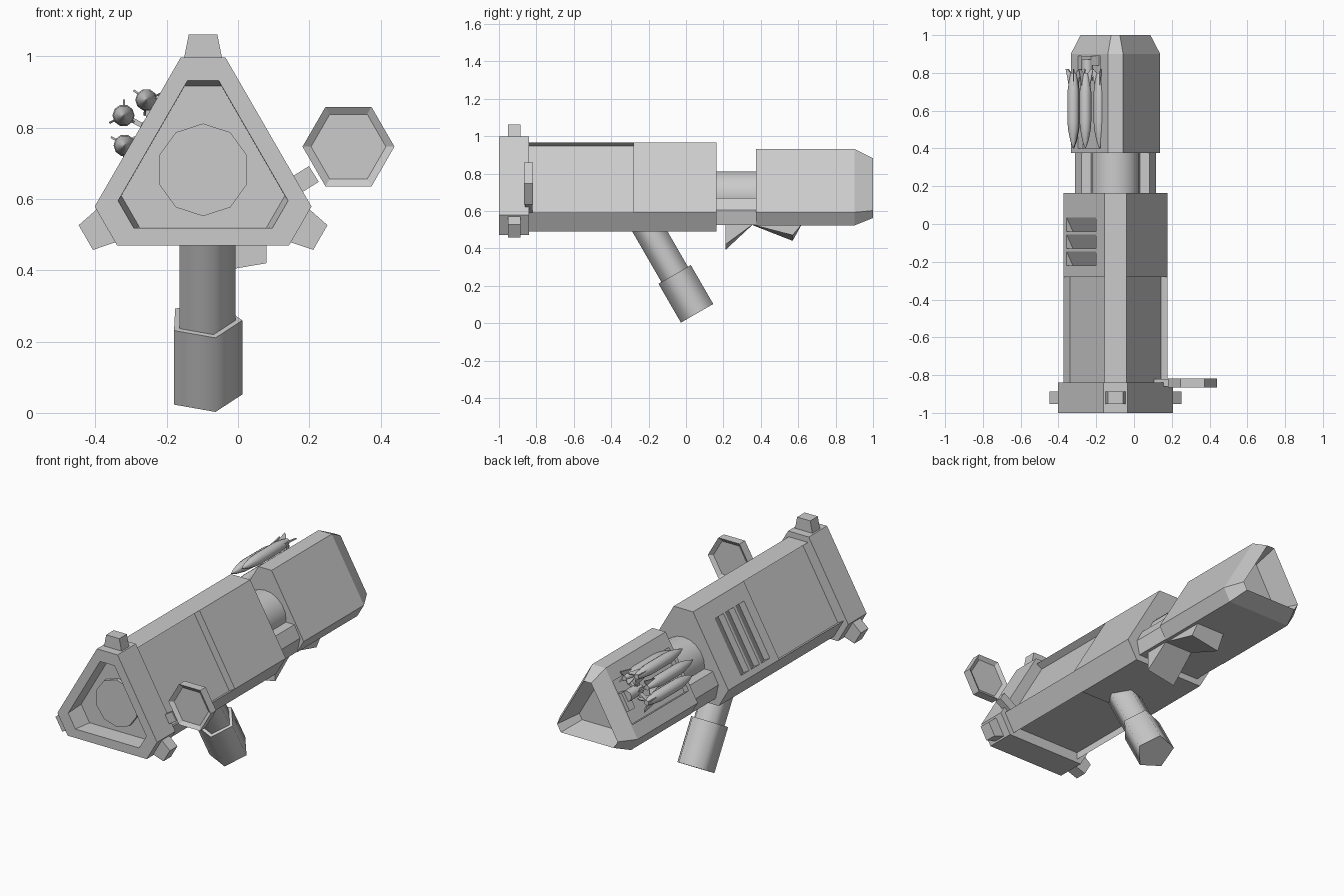
import bpy, bmesh, math
from mathutils import Matrix, Vector

if "Cube" in bpy.data.objects:
    bpy.data.objects.remove(bpy.data.objects["Cube"], do_unlink=True)

grey = bpy.data.materials.new("plain_grey")
grey.use_nodes = True
grey.diffuse_color = (0.6, 0.6, 0.6, 1)
grey.node_tree.nodes["Principled BSDF"].inputs["Base Color"].default_value = (0.6, 0.6, 0.6, 1)

CX, CZ = -0.098, 0.682
AXIS = Matrix.Translation((CX, 0, CZ))
S, C = 0.5, math.cos(math.radians(30))


def loft(name, rings, matrix=AXIS, smooth=None):
    """Skin a series of (y, [(x, z), ...]) sections and cap both ends."""
    bm = bmesh.new()
    rows = [[bm.verts.new(matrix @ Vector((x, y, z))) for x, z in pts] for y, pts in rings]
    n = len(rows[0])
    for a, b in zip(rows, rows[1:]):
        for i in range(n):
            bm.faces.new((a[i], a[(i + 1) % n], b[(i + 1) % n], b[i]))
    bm.faces.new(rows[0])
    bm.faces.new(rows[-1])
    bmesh.ops.recalc_face_normals(bm, faces=bm.faces)
    mesh = bpy.data.meshes.new(name)
    bm.to_mesh(mesh)
    bm.free()
    mesh.materials.append(grey)
    obj = bpy.data.objects.new(name, mesh)
    bpy.context.collection.objects.link(obj)
    if smooth:
        mesh.polygons.foreach_set("use_smooth", [True] * len(mesh.polygons))
        mesh.set_sharp_from_angle(angle=math.radians(smooth))
    return obj


def turn(x, z, deg):
    a = math.radians(deg)
    return (x * math.cos(a) - z * math.sin(a), x * math.sin(a) + z * math.cos(a))


def tri(side, cut, recess=0):
    """Triangle with cut corners; recess sinks the three long sides."""
    h = (side - cut / 2) / C
    corner = [(h, cut), (-h, cut)]
    if recess:
        neck = (h - recess * C, cut - recess * S)
        corner = [neck] + corner + [(-neck[0], neck[1])]
    return [turn(x, z, k * 120) for k in range(3) for x, z in corner]


def ngon(n, r, start=0):
    return [turn(r, 0, start + 360 * i / n) for i in range(n)]


def box(x0, x1, z0, z1):
    return [(x0, z0), (x1, z0), (x1, z1), (x0, z1)]


def cut_away(target, cutter):
    cutter.hide_render = True
    mod = target.modifiers.new("cut", "BOOLEAN")
    mod.operation, mod.solver, mod.object = "DIFFERENCE", "EXACT", cutter
    bpy.context.view_layer.objects.active = target
    bpy.ops.object.modifier_apply(modifier=mod.name)
    bpy.data.objects.remove(cutter, do_unlink=True)


def side_frame(dist):
    """Frame on the upper -x face: x runs along the gun, y up the face, z outward."""
    m = Matrix(((0, S, -C), (1, 0, 0), (0, C, S))).to_4x4()
    m.translation = (CX - C * dist, 0, CZ + S * dist)
    return m


# Muzzle collar with sunken opening and barrel face
loft("muzzle_collar", [(-0.9, tri(0.162, 0.235)), (-1, tri(0.163, 0.25)),
                       (-1, tri(0.212, 0.315)), (-0.84, tri(0.212, 0.315))])
loft("barrel_face", [(-0.92, ngon(10, 0.13, 18)), (-0.85, ngon(10, 0.13, 18))])

# Lugs on the three collar corners
for k, label in enumerate(("top", "right", "left")):
    lug = [turn(x, z, k * 120) for x, z in
           ((-0.058, 0.29), (0.058, 0.29), (0.04, 0.38), (-0.04, 0.38))]
    loft(label + "_lug", [(-0.952, lug), (-0.886, lug)])

# Body: recessed front half, solid rear half
loft("body_front", [(-0.85, tri(0.193, 0.284, 0.04)), (-0.28, tri(0.193, 0.284, 0.04))])
body = loft("body_rear", [(-0.28, tri(0.193, 0.284)), (0.163, tri(0.193, 0.284))])
for k in range(3):
    y = -0.22 + k * 0.09
    wedge = [(y, 0.01), (y, -0.04), (y + 0.075, 0), (y + 0.075, 0.01)]
    cut_away(body, loft("vent_cutter", [(-0.185, wedge), (0.13, wedge)], side_frame(0.193)))

# Inner barrel and lower cradle joining body to stock
loft("inner_barrel", [(0.1, ngon(20, 0.13)), (0.45, ngon(20, 0.13))], smooth=40)
cradle = [(-0.197, -0.157), (0.197, -0.157), (0.214, -0.078), (0.18, -0.012),
          (-0.18, -0.012), (-0.214, -0.078)]
loft("cradle", [(0.15, cradle), (0.4, cradle)])

# Stock with tapered hollow end and a shallow tray
stock = loft("stock", [(0.375, tri(0.16, 0.25)), (0.9, tri(0.16, 0.25)), (1, tri(0.12, 0.2)),
                       (0.86, tri(0.095, 0.16))])
tray = box(0.4, 0.89, -0.03, 0.02)
cut_away(stock, loft("tray_cutter", [(-0.12, tray), (0.12, tray)], side_frame(0.16)))

# Rockets around a hub
HUB = Vector((-0.247, 0, 0.795))
loft("rocket_hub", [(0.76, ngon(8, 0.03)), (0.87, ngon(8, 0.03))], Matrix.Translation(HUB), 50)
bracket = box(0.84, 0.89, -0.03, 0.02)
loft("hub_bracket", [(-0.05, bracket), (0.05, bracket)], side_frame(0.16))
PROFILE = ((0.4, 0.002), (0.44, 0.016), (0.5, 0.028), (0.54, 0.031), (0.7, 0.031),
           (0.76, 0.023), (0.8, 0.014))
for k, angle in enumerate((40, 97, 152, 212)):
    dx, dz = turn(0.084, 0, angle)
    place = Matrix.Translation(HUB + Vector((dx, 0, dz)))
    loft(f"rocket_{k + 1}", [(y, ngon(10, r)) for y, r in PROFILE], place, 50)
    spoke = [turn(x, z, angle) for x, z in box(0, 0.084, -0.007, 0.007)]
    loft(f"rocket_spoke_{k + 1}", [(0.775, spoke), (0.795, spoke)], Matrix.Translation(HUB))
    for f in range(3):
        spin = place @ Matrix.Rotation(math.radians(angle + f * 120), 4, "Y")
        fin = [(y, box(a, b, -0.003, 0.003)) for y, a, b in
               ((0.73, 0.005, 0.026), (0.79, 0.005, 0.038), (0.82, 0.034, 0.045))]
        loft(f"rocket_fin_{k + 1}_{f + 1}", fin, spin)

# Five-sided grip, leaning back as it goes down
grip = Matrix(((1, 0, 0), (0, -S, C), (0, C, S))).to_4x4()
grip.translation = (-0.093, 0.06, 0.053)
loft("grip_sleeve", [(0, ngon(5, 0.105, -73.5)), (0.24, ngon(5, 0.105, -73.5))], grip, 80)
loft("grip_post", [(0.2, ngon(5, 0.086, -73.5)), (0.58, ngon(5, 0.086, -73.5))], grip, 80)

# Hexagonal sight dished on both sides, on a short arm
sight = Matrix.Translation((0.31, 0, 0.747))
loft("sight", [(-0.85, ngon(6, 0.105)), (-0.865, ngon(6, 0.129)),
               (-0.817, ngon(6, 0.129)), (-0.832, ngon(6, 0.105))], sight)
arm = [turn(x, z, 32) for x, z in box(-0.05, 0.08, -0.026, 0.026)]
loft("sight_arm", [(-0.86, arm), (-0.82, arm)], Matrix.Translation((0.145, 0, 0.628)))

# Two wedges under the stock
across = Matrix(((0, 1, 0), (1, 0, 0), (0, 0, 1))).to_4x4()
for name, tip in (("front_wedge", [(0.21, 0.53), (0.21, 0.39), (0.36, 0.53)]),
                  ("rear_wedge", [(0.34, 0.53), (0.57, 0.44), (0.62, 0.53)])):
    raised = [(y, z + 0.03 if z < 0.5 else z) for y, z in tip]
    loft(name, [(-0.095, tip), (0.08, raised)], across)
